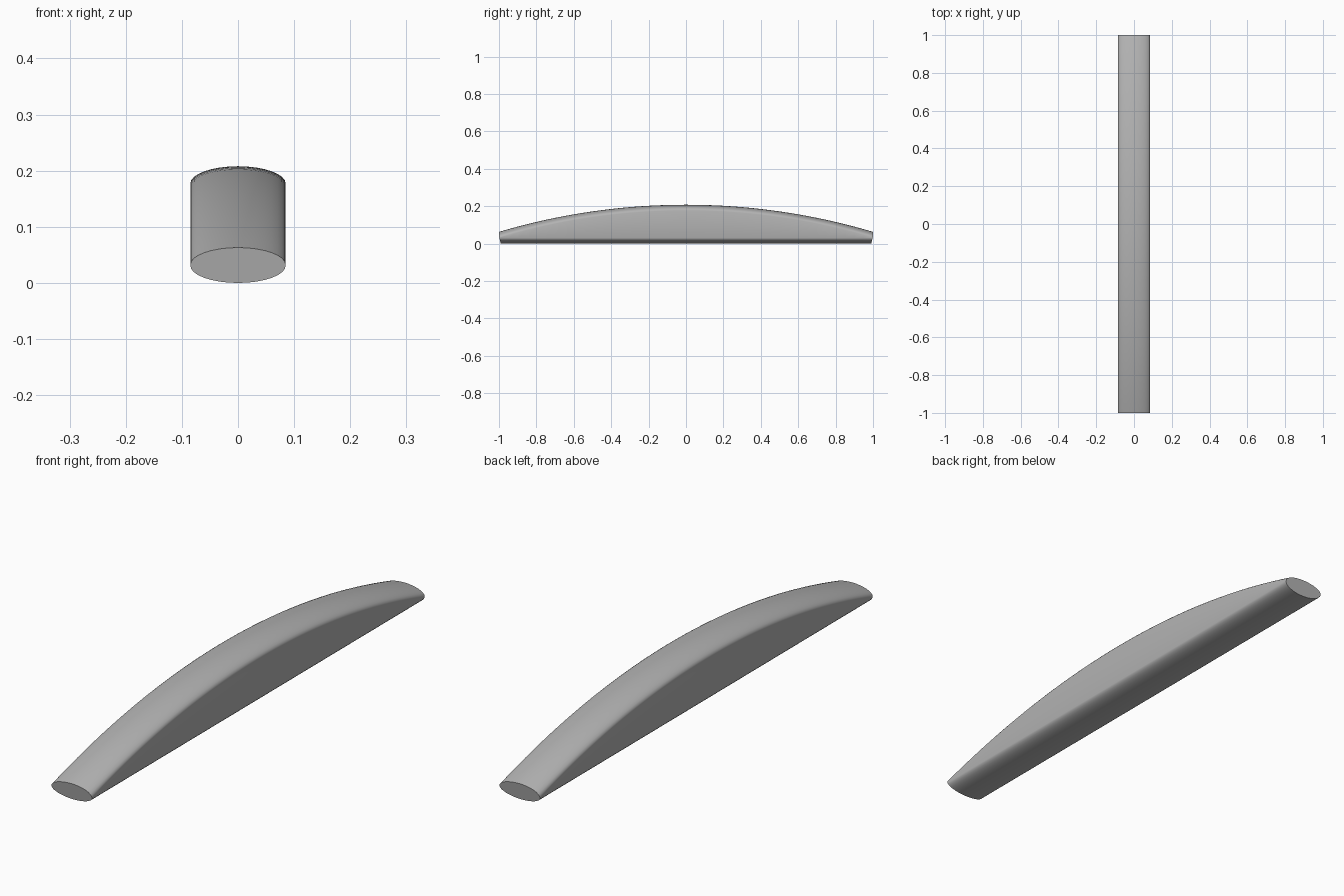
import bpy, bmesh, math

cube = bpy.data.objects.get("Cube")
if cube:
    bpy.data.objects.remove(cube, do_unlink=True)

HALF_WIDTH, CAP = 0.085, 0.031      # half width and height of the rounded edges
CROWN, END_TOP = 0.21, 0.065        # top height at the middle and at the ends
SEGMENTS, STATIONS = 16, 40

# Radius of the arc that runs along the top
rise = CROWN - END_TOP
RADIUS = (1 + rise * rise) / (2 * rise)


def section(t):
    """Cross-section with rounded top and bottom, at t from -1 to 1."""
    top = CROWN - RADIUS + math.sqrt(RADIUS ** 2 - t * t)
    points = []
    for base, start in ((top - CAP, 0), (CAP + 0.002, math.pi)):
        for i in range(SEGMENTS + 1):
            a = start + math.pi * i / SEGMENTS
            z = base + CAP * math.sin(a)
            # the end faces lean back slightly towards the bottom
            lean = 0.01 * max(0, 1 - z / 0.04)
            points.append((HALF_WIDTH * math.cos(a), t * (1 - lean), z))
    return points


# Arched bar: sections joined into one skin and closed at both ends
bm = bmesh.new()
rings = [[bm.verts.new(p) for p in section(2 * i / STATIONS - 1)]
         for i in range(STATIONS + 1)]
for a, b in zip(rings, rings[1:]):
    for i in range(len(a)):
        j = (i + 1) % len(a)
        bm.faces.new((a[i], a[j], b[j], b[i]))
bm.faces.new(rings[0])
bm.faces.new(rings[-1])
bmesh.ops.remove_doubles(bm, verts=bm.verts, dist=0.0001)
bmesh.ops.recalc_face_normals(bm, faces=bm.faces)
lowest = min(v.co.z for v in bm.verts)
bmesh.ops.translate(bm, verts=bm.verts, vec=(0, 0, -lowest))

mesh = bpy.data.meshes.new("arched_bar")
bm.to_mesh(mesh)
bm.free()
bar = bpy.data.objects.new("arched_bar", mesh)
bpy.context.collection.objects.link(bar)

# Plain grey
grey = bpy.data.materials.new("plain_grey")
grey.use_nodes = True
colour = (0.45, 0.45, 0.45, 1)
grey.diffuse_color = colour
grey.node_tree.nodes["Principled BSDF"].inputs["Base Color"].default_value = colour
mesh.materials.append(grey)

bpy.ops.object.select_all(action="DESELECT")
bar.select_set(True)
bpy.context.view_layer.objects.active = bar
bpy.ops.object.shade_smooth_by_angle(angle=math.radians(35))
